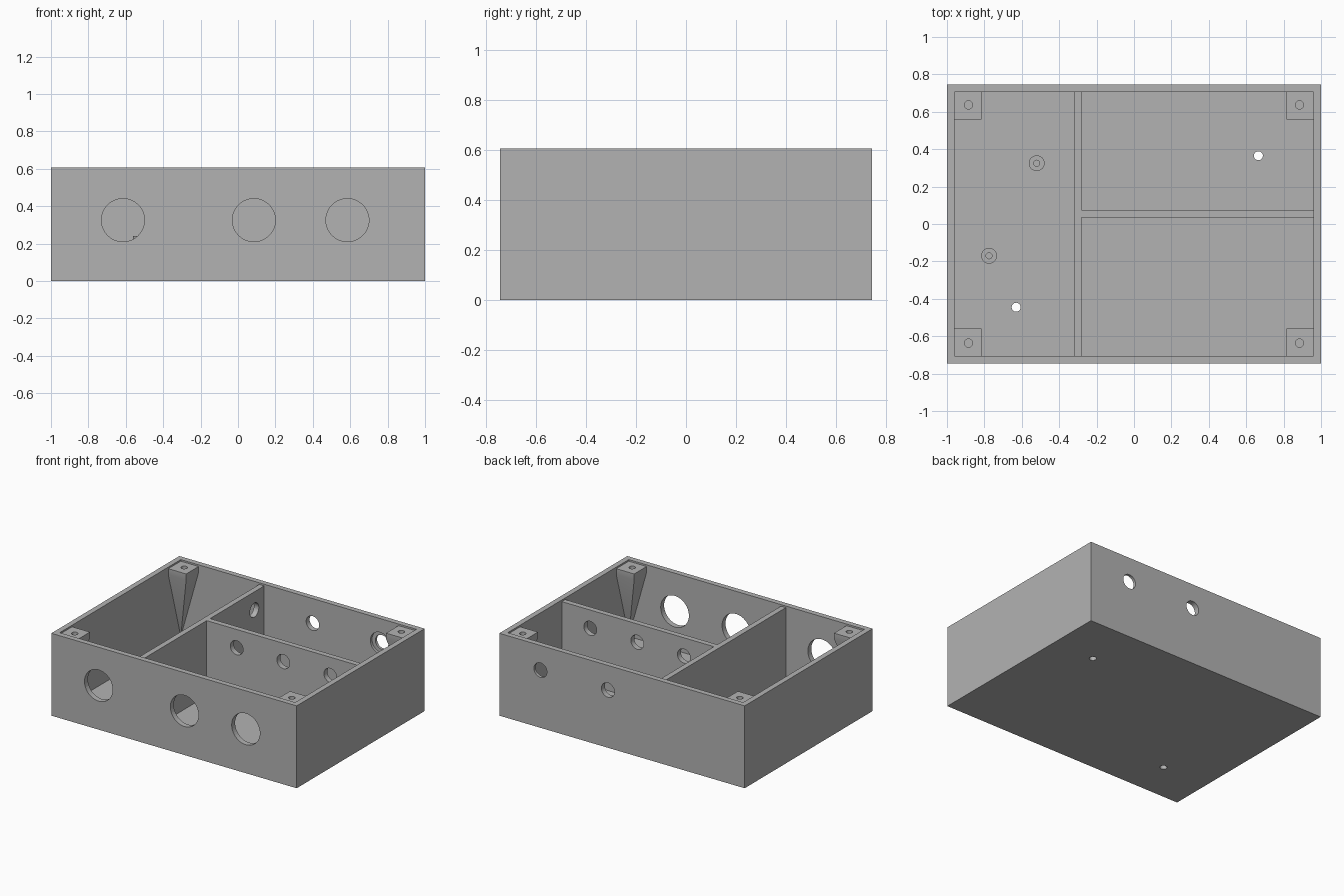
import bpy, bmesh, math

if "Cube" in bpy.data.objects:
    bpy.data.objects.remove(bpy.data.objects["Cube"])

W, D, H = 1.0, 0.745, 0.607      # half width, half depth, height
T, FLOOR, LEDGE = 0.04, 0.04, 0.595
IX, IY = W - T, D - T            # inner half sizes

grey = bpy.data.materials.new("light_grey")
grey.diffuse_color = (0.45, 0.45, 0.45, 1)
grey.use_nodes = True
grey.node_tree.nodes["Principled BSDF"].inputs["Base Color"].default_value = grey.diffuse_color


def finish(name, bm):
    bmesh.ops.recalc_face_normals(bm, faces=bm.faces)
    me = bpy.data.meshes.new(name)
    bm.to_mesh(me)
    bm.free()
    ob = bpy.data.objects.new(name, me)
    bpy.context.collection.objects.link(ob)
    me.materials.append(grey)
    return ob


def box(name, x0, x1, y0, y1, z0, z1):
    bm = bmesh.new()
    bmesh.ops.create_cube(bm, size=1)
    for v in bm.verts:
        v.co = (x1 if v.co.x > 0 else x0, y1 if v.co.y > 0 else y0, z1 if v.co.z > 0 else z0)
    return finish(name, bm)


def cylinder(name, centre, r, length, axis="z", segments=48):
    bpy.ops.mesh.primitive_cylinder_add(vertices=segments, radius=r, depth=length, location=centre)
    ob = bpy.context.object
    ob.name = name
    if axis == "x":
        ob.rotation_euler.y = math.pi / 2
    if axis == "y":
        ob.rotation_euler.x = math.pi / 2
    ob.data.materials.append(grey)
    return ob


def cut(target, cutters):
    for c in cutters:
        c.hide_render = True
        m = target.modifiers.new("cut", "BOOLEAN")
        m.operation, m.solver, m.object = "DIFFERENCE", "EXACT", c
    bpy.ops.object.select_all(action="DESELECT")
    bpy.context.view_layer.objects.active = target
    target.select_set(True)
    for m in list(target.modifiers):
        bpy.ops.object.modifier_apply(modifier=m.name)
    for c in cutters:
        bpy.data.objects.remove(c)
    bpy.ops.object.shade_smooth_by_angle(angle=math.radians(30))


# Enclosure: lid recess and three compartments leave the walls and dividers
case = box("enclosure", -W, W, -D, D, 0, H)
cut(case, [box("recess", -IX, IX, -IY, IY, LEDGE, H + 0.1)])
cut(case, [
    box("left_bay", -IX, -0.32, -IY, IY, FLOOR, H + 0.1),
    box("front_bay", -0.28, IX, -IY, 0.035, FLOOR, H + 0.1),
    box("back_bay", -0.28, IX, 0.075, IY, FLOOR, H + 0.1),
])

# Openings in the walls, dividers and floor
holes = [cylinder("front_hole", (x, -D + T / 2, 0.325), 0.115, 0.1, "y") for x in (-0.615, 0.085, 0.585)]
holes += [cylinder("back_hole", (x, D - T / 2, 0.425), 0.053, 0.1, "y") for x in (0.115, 0.665)]
holes += [cylinder("divider_hole", (x, 0.055, 0.46), 0.052, 0.1, "y") for x in (-0.035, 0.345, 0.728)]
holes += [cylinder("side_divider_hole", (-0.30, 0.59, 0.46), 0.052, 0.1, "x")]
holes += [cylinder("floor_hole", (x, y, 0.02), 0.024, 0.1) for x, y in ((0.665, 0.365), (-0.63, -0.445))]
cut(case, holes)
cut(case, [cylinder("counterbore", (0.665, IY, 0.425), 0.08, 0.04, "y")])

# Corner posts: square heads tapering down to the inner corner
S = 0.145
for sx, side in ((-1, "left"), (1, "right")):
    for sy, end in ((-1, "front"), (1, "back")):
        bm = bmesh.new()
        for z in (0.55, LEDGE):
            for a in (0, S):
                for b in (0, S):
                    bm.verts.new((sx * (IX - a), sy * (IY - b), z))
        bm.verts.new((sx * IX, sy * IY, FLOOR))
        bmesh.ops.convex_hull(bm, input=bm.verts)
        bmesh.ops.dissolve_limit(bm, angle_limit=0.01, verts=bm.verts, edges=bm.edges)
        post = finish(f"{end}_{side}_post", bm)
        cut(post, [cylinder("screw_hole", (sx * 0.885, sy * 0.637, 0.54), 0.022, 0.24)])

# Standoffs on the floor of the left bay
for i, (x, y) in enumerate(((-0.52, 0.325), (-0.775, -0.17))):
    post = cylinder(f"standoff_{i + 1}", (x, y, (FLOOR + 0.24) / 2), 0.042, 0.24 - FLOOR)
    cut(post, [cylinder("pilot_hole", (x, y, 0.2), 0.016, 0.2)])
